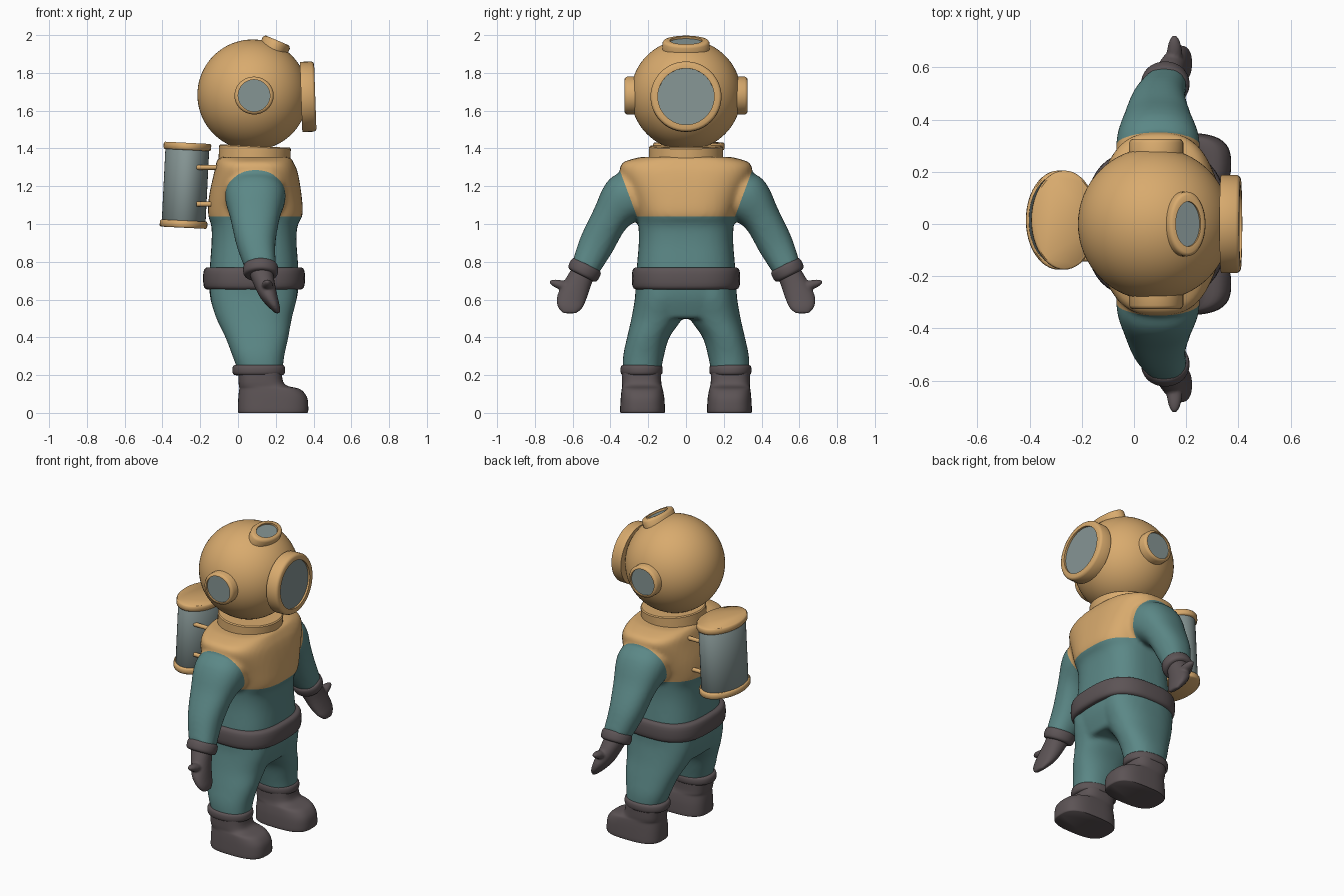
import bpy, bmesh, math
from mathutils import Matrix, Vector

if "Cube" in bpy.data.objects:
    bpy.data.objects.remove(bpy.data.objects["Cube"])


def material(name, rgb):
    m = bpy.data.materials.new(name)
    m.diffuse_color = (*rgb, 1)
    m.use_nodes = True
    m.node_tree.nodes["Principled BSDF"].inputs["Base Color"].default_value = m.diffuse_color
    return m


BRASS = material("brass", (0.69, 0.405, 0.155))
TEAL = material("teal_suit", (0.105, 0.245, 0.24))
DARK = material("dark_rubber", (0.108, 0.088, 0.092))
GLASS = material("grey_glass", (0.235, 0.3, 0.295))


def smooth_rings(rings, steps):
    """Catmull-Rom interpolation between rings of plain numbers."""
    out = []
    for i in range(len(rings) - 1):
        p = [rings[max(0, min(len(rings) - 1, i + k))] for k in (-1, 0, 1, 2)]
        for s in range(steps):
            t = s / steps
            out.append([0.5 * (2 * b + (c - a) * t + (2 * a - 5 * b + 4 * c - d) * t * t
                               + (3 * b - a - 3 * c + d) * t ** 3) for a, b, c, d in zip(*p)])
    return out + [list(rings[-1])]


def loft(bm, rings, steps=1, n=2.0, sides=48):
    """Rings are (x, y, z, half_x, half_v, tilt in degrees); returns the end cap."""
    rows = []
    for x, y, z, hx, hv, tilt in smooth_rings(rings, steps):
        v = Vector((0, math.cos(math.radians(tilt)), math.sin(math.radians(tilt))))
        row = []
        for i in range(sides):
            a = 2 * math.pi * i / sides
            c, s = math.cos(a), math.sin(a)
            px = math.copysign(abs(c) ** (2 / n), c) * hx
            pv = math.copysign(abs(s) ** (2 / n), s) * hv
            row.append(bm.verts.new(Vector((x + px, y, z)) + v * pv))
        rows.append(row)
    for a, b in zip(rows, rows[1:]):
        for i in range(sides):
            j = (i + 1) % sides
            bm.faces.new((a[i], a[j], b[j], b[i]))
    bm.faces.new(rows[0][::-1])
    return bm.faces.new(rows[-1])


def mirrored(rings):
    return [(x, -y, z, hx, hv, -t) for x, y, z, hx, hv, t in rings]


def finish(name, bm, mats, angle=40, matrix=None):
    bmesh.ops.recalc_face_normals(bm, faces=bm.faces)
    me = bpy.data.meshes.new(name)
    bm.to_mesh(me)
    bm.free()
    if matrix:
        me.transform(matrix)
    ob = bpy.data.objects.new(name, me)
    bpy.context.collection.objects.link(ob)
    for m in mats:
        me.materials.append(m)
    bpy.ops.object.select_all(action='DESELECT')
    ob.select_set(True)
    bpy.context.view_layer.objects.active = ob
    bpy.ops.object.shade_smooth_by_angle(angle=math.radians(angle))
    return ob


def fuse(ob, voxel, passes):
    """Melt overlapping volumes into one soft skin."""
    r = ob.modifiers.new("fuse", 'REMESH')
    r.mode, r.voxel_size, r.use_smooth_shade = 'VOXEL', voxel, True
    s = ob.modifiers.new("soften", 'SMOOTH')
    s.factor, s.iterations = 0.5, passes
    for m in ("fuse", "soften"):
        bpy.ops.object.modifier_apply(modifier=m)


def band(name, c, hx, hv, h, tilt=0, n=2.0, sign=1):
    """Rounded padded ring around a limb or the waist."""
    a = math.radians(tilt)
    rings = []
    for t, inset in ((-1, .75), (-.92, .4), (-.65, .1), (0, 0), (.65, .1), (.92, .4), (1, .75)):
        k = inset * 0.028
        rings.append((c[0], c[1] - math.sin(a) * h * t, c[2] + math.cos(a) * h * t,
                      hx - k, hv - k, tilt))
    bm = bmesh.new()
    loft(bm, rings if sign > 0 else mirrored(rings), 2, n)
    finish(name, bm, [DARK], 60)


# Suit: torso, legs and arms melted together
torso = [(.08, 0, .50, .195, .25, 0), (.083, 0, .62, .232, .268, 0), (.085, 0, .75, .235, .262, 0),
         (.085, 0, .9, .225, .25, 0), (.087, 0, .99, .228, .252, 0), (.092, 0, 1.05, .25, .26, 0),
         (.092, 0, 1.15, .245, .296, 0), (.095, 0, 1.27, .222, .347, 0),
         (.09, 0, 1.325, .205, .335, 0), (.088, 0, 1.355, .19, .24, 0)]
leg = [(.12, .235, .21, .115, .10, 0), (.108, .225, .3, .137, .108, 0), (.1, .2, .4, .167, .112, 0),
       (.085, .155, .5, .2, .134, 0), (.083, .135, .6, .227, .137, 0), (.083, .135, .68, .23, .13, 0)]
arm = [(.09, .2, 1.19, .15, .11, 60), (.092, .31, 1.14, .16, .137, 50), (.09, .40, 1.03, .13, .1, 30),
       (.095, .475, .89, .103, .093, 29), (.12, .535, .765, .082, .075, 28)]
bm = bmesh.new()
loft(bm, torso, 5, 2.8)
for limb in (leg, arm):
    loft(bm, limb, 5, 2.3)
    loft(bm, mirrored(limb), 5, 2.3)
suit = finish("diving_suit", bm, [TEAL, BRASS])
fuse(suit, 0.014, 6)

# Brass yoke: cut clean borders into the suit, then colour by position
bm = bmesh.new()
bm.from_mesh(suit.data)
for co, no in (((0, 0, 1.04), (0, 0, 1)), ((0, .26, 1.04), (0, .27, -.1)), ((0, -.26, 1.04), (0, -.27, -.1))):
    bmesh.ops.bisect_plane(bm, geom=bm.verts[:] + bm.edges[:] + bm.faces[:], plane_co=co, plane_no=no, dist=1e-5)
for f in bm.faces:
    c = f.calc_center_median()
    f.material_index = int(c.z > 1.04 and abs(c.y) < .26 + (c.z - 1.04) * .1 / .27)
    f.smooth = True
bm.to_mesh(suit.data)
bm.free()

band("belt", (.085, 0, .712), .27, .287, .058, n=2.8)

# Boots, ankle cuffs, wrist cuffs and mittens
boot = [(.185, .23, 0, .182, .116, 0), (.186, .23, .012, .186, .119, 0), (.185, .23, .07, .184, .116, 0),
        (.178, .231, .105, .174, .112, 0), (.165, .232, .128, .158, .108, 0), (.135, .233, .142, .13, .105, 0),
        (.121, .235, .165, .118, .104, 0), (.116, .235, .22, .115, .104, 0)]
mitten = [(.12, .54, .75, .065, .062, 30), (.14, .575, .68, .056, .07, 20), (.165, .605, .61, .046, .077, 10),
          (.192, .615, .56, .03, .066, 5), (.21, .615, .527, .012, .035, 0)]
thumb = [(.15, .59, .65, .035, .04, 75), (.155, .66, .675, .03, .03, 75), (.155, .70, .685, .021, .021, 75),
         (.155, .722, .69, .008, .008, 75)]
for side, s in (("left", 1), ("right", -1)):
    pick = (lambda r: r) if s > 0 else mirrored
    bm = bmesh.new()
    loft(bm, pick(boot), 3, 2.9)
    finish(side + "_boot", bm, [DARK], 50)
    band(side + "_ankle_cuff", (.11, .235, .227), .14, .112, .028, sign=s, n=2.2)
    band(side + "_wrist_cuff", (.12, .537, .757), .093, .088, .034, 27, sign=s)
    bm = bmesh.new()
    loft(bm, pick(mitten), 4, 2.2, 32)
    loft(bm, pick(thumb), 4, 2, 24)
    fuse(finish(side + "_mitten", bm, [DARK]), 0.007, 4)

# Helmet and neck collar
bm = bmesh.new()
bmesh.ops.create_uvsphere(bm, u_segments=64, v_segments=40, radius=.293)
finish("helmet", bm, [BRASS], 60, Matrix.Translation((.078, 0, 1.684)))
bm = bmesh.new()
loft(bm, [(0, 0, -.06, .19, .196, 0), (0, 0, .042, .19, .196, 0), (0, 0, .048, .184, .19, 0),
          (0, 0, .048, .15, .155, 0)])
finish("neck_collar", bm, [BRASS], 40, Matrix.Translation((.088, 0, 1.365)) @ Matrix.Rotation(.05, 4, 'Y'))


def porthole(name, loc, rot, outer, inner, depth):
    """Brass rim with recessed glass; faces local +z."""
    (ox, oy), (ix, iy) = outer, inner
    bm = bmesh.new()
    cap = loft(bm, [(0, 0, -depth, ox, oy, 0), (0, 0, -.014, ox, oy, 0), (0, 0, -.004, ox - .006, oy - .006, 0),
                    (0, 0, 0, ox - .014, oy - .014, 0), (0, 0, 0, ix, iy, 0), (0, 0, -.012, ix, iy, 0)])
    cap.material_index = 1
    finish(name, bm, [BRASS, GLASS], 35, Matrix.Translation(loc) @ rot)


porthole("front_window", (.409, 0, 1.675), Matrix.Rotation(math.radians(88), 4, 'Y'),
         (.186, .188), (.149, .149), .075)
for side, s in (("left", 1), ("right", -1)):
    porthole(side + "_window", (.085, s * .326, 1.68), Matrix.Rotation(-s * math.pi / 2, 4, 'X'),
             (.104, .1), (.084, .084), .075)
porthole("top_window", (.208, 0, 1.972), Matrix.Rotation(math.radians(23), 4, 'Y'),
         (.078, .124), (.052, .086), .055)

# Air tank with brass end caps, and its brackets
lean = Matrix.Translation((-.278, .015, 1.205)) @ Matrix.Rotation(.05, 4, 'Y')
for name, z0, z1, hx, hy, mat in (("air_tank", -.2, .2, .116, .176, GLASS),
                                  ("tank_top_cap", .187, .225, .126, .19, BRASS),
                                  ("tank_bottom_cap", -.225, -.187, .126, .19, BRASS)):
    bm = bmesh.new()
    loft(bm, [(0, 0, z0, hx - .006, hy - .006, 0), (0, 0, z0 + .007, hx, hy, 0),
              (0, 0, z1 - .007, hx, hy, 0), (0, 0, z1, hx - .006, hy - .006, 0)])
    finish(name, bm, [mat], 50, lean)
for i, z in enumerate((1.3, 1.105)):
    for side, y in (("left", .13), ("right", -.13)):
        bm = bmesh.new()
        bmesh.ops.create_cone(bm, cap_ends=True, segments=16, radius1=.013, radius2=.013, depth=.16)
        finish(f"{side}_tank_bracket_{i + 1}", bm, [BRASS], 40,
               Matrix.Translation((-.14, y, z)) @ Matrix.Rotation(math.pi / 2, 4, 'Y'))
